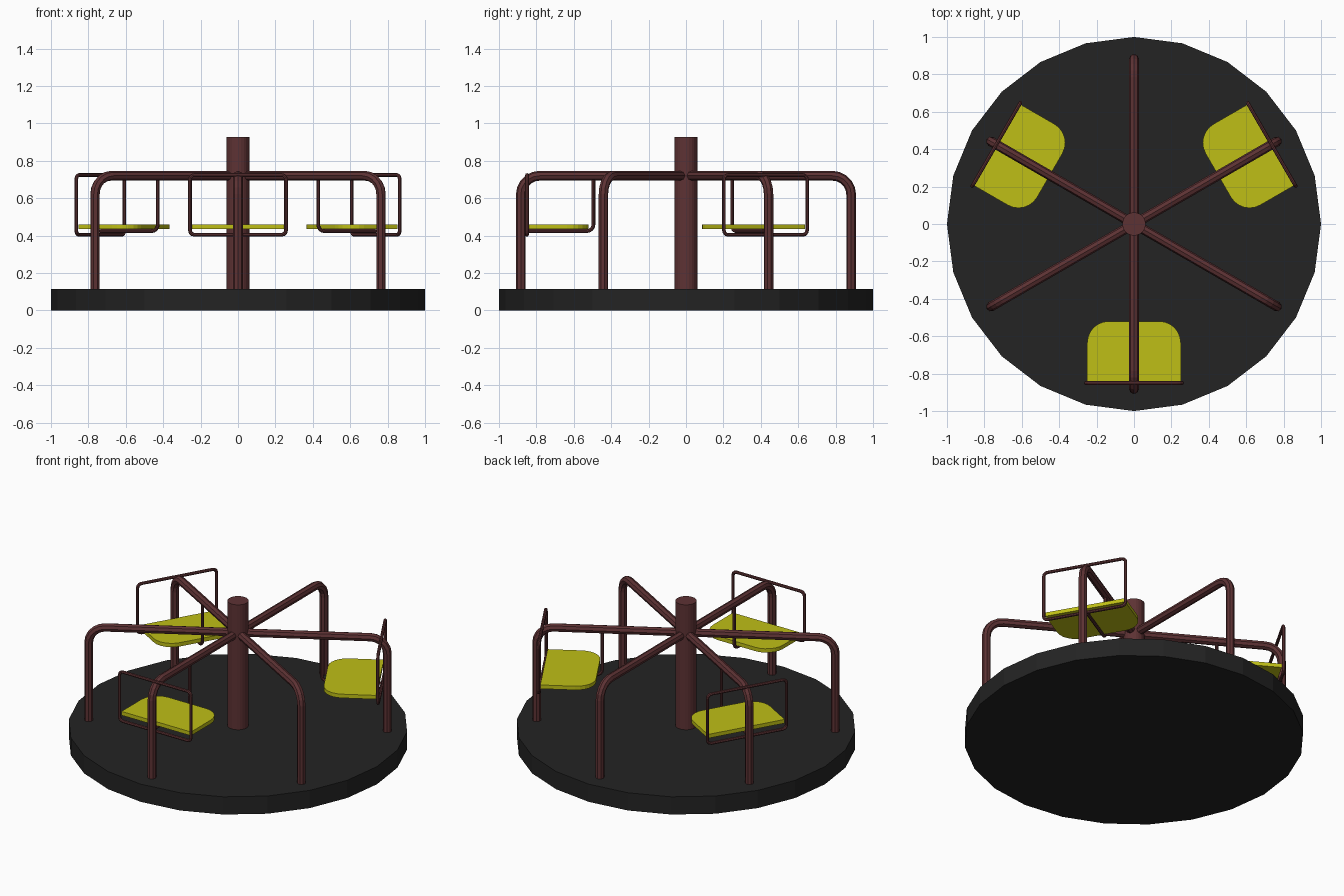
import bpy, bmesh
from math import sin, cos, pi, radians
from mathutils import Vector, Matrix

if "Cube" in bpy.data.objects:
    bpy.data.objects.remove(bpy.data.objects["Cube"])


def material(name, rgb):
    m = bpy.data.materials.new(name)
    m.diffuse_color = (*rgb, 1)
    m.use_nodes = True
    m.node_tree.nodes["Principled BSDF"].inputs["Base Color"].default_value = m.diffuse_color
    return m


RED = material("red_paint", (0.11, 0.032, 0.034))
YELLOW = material("yellow_seat", (0.52, 0.52, 0.008))
BLACK = material("dark_deck", (0.017, 0.017, 0.017))


def rounded(points, radius, closed=False, steps=5):
    """Replace the inner corners of a path with short arcs."""
    pts = [Vector(p) for p in points]
    n, out = len(pts), []
    for i, p in enumerate(pts):
        if not closed and i in (0, n - 1):
            out.append(p)
            continue
        u = (pts[i - 1] - p).normalized()
        v = (pts[(i + 1) % n] - p).normalized()
        for k in range(steps + 1):
            a = pi / 2 * k / steps
            out.append(p + radius * ((1 - sin(a)) * u + (1 - cos(a)) * v))
    return out


def tube(name, path, radius, angle, closed=False):
    """Eight-sided pipe along a path, turned about the hub."""
    cu = bpy.data.curves.new(name, 'CURVE')
    cu.dimensions = '3D'
    cu.bevel_depth = radius
    cu.bevel_resolution = 2
    cu.use_fill_caps = not closed
    sp = cu.splines.new('POLY')
    sp.points.add(len(path) - 1)
    for pt, co in zip(sp.points, path):
        pt.co = (*co, 1)
    sp.use_cyclic_u = closed
    sp.use_smooth = False
    cu.materials.append(RED)
    ob = bpy.data.objects.new(name, cu)
    bpy.context.collection.objects.link(ob)
    ob.rotation_euler.z = angle
    bpy.ops.object.select_all(action='DESELECT')
    ob.select_set(True)
    bpy.context.view_layer.objects.active = ob
    bpy.ops.object.convert(target='MESH')


def cylinder(name, radius, z0, z1, sides, mat):
    bpy.ops.mesh.primitive_cylinder_add(vertices=sides, radius=radius, depth=z1 - z0,
                                        location=(0, 0, (z0 + z1) / 2))
    ob = bpy.context.object
    ob.name = name
    ob.data.materials.append(mat)


def seat(name, angle):
    """Plate with a square outer edge and rounded inner corners."""
    z0, z1 = 0.435, 0.46
    outline = rounded([(0.84, -0.25, z0), (0.52, -0.25, z0),
                       (0.52, 0.25, z0), (0.84, 0.25, z0)], 0.115, steps=6)
    bm = bmesh.new()
    face = bm.faces.new([bm.verts.new(p) for p in outline])
    ext = bmesh.ops.extrude_face_region(bm, geom=[face])
    bmesh.ops.translate(bm, vec=(0, 0, z1 - z0),
                        verts=[g for g in ext["geom"] if isinstance(g, bmesh.types.BMVert)])
    bmesh.ops.recalc_face_normals(bm, faces=bm.faces)
    me = bpy.data.meshes.new(name)
    bm.to_mesh(me)
    bm.free()
    me.materials.append(YELLOW)
    ob = bpy.data.objects.new(name, me)
    bpy.context.collection.objects.link(ob)
    ob.rotation_euler.z = angle


# Deck and centre post
cylinder("deck", 1.0, 0, 0.115, 24, BLACK)
cylinder("centre_post", 0.062, 0.115, 0.927, 24, RED)

# Six bent handrails
rail = rounded([(0.01, 0, 0.72), (0.883, 0, 0.72), (0.883, 0, 0.11)], 0.1)
for i in range(6):
    tube(f"handrail_{i + 1}", rail, 0.026, radians(30 + 60 * i))

# Three seats, each with a backrest loop and an under-seat hanger
back = rounded([(0.85, -0.257, 0.404), (0.85, 0.257, 0.404),
                (0.85, 0.257, 0.724), (0.85, -0.257, 0.724)], 0.025, closed=True, steps=3)
hanger = rounded([(0.495, 0, 0.72), (0.495, 0, 0.424), (0.85, 0, 0.424)], 0.035, steps=4)
for i in range(3):
    a = radians(30 + 120 * i)
    seat(f"seat_{i + 1}", a)
    tube(f"backrest_{i + 1}", back, 0.01, a, closed=True)
    tube(f"seat_hanger_{i + 1}", hanger, 0.01, a)
